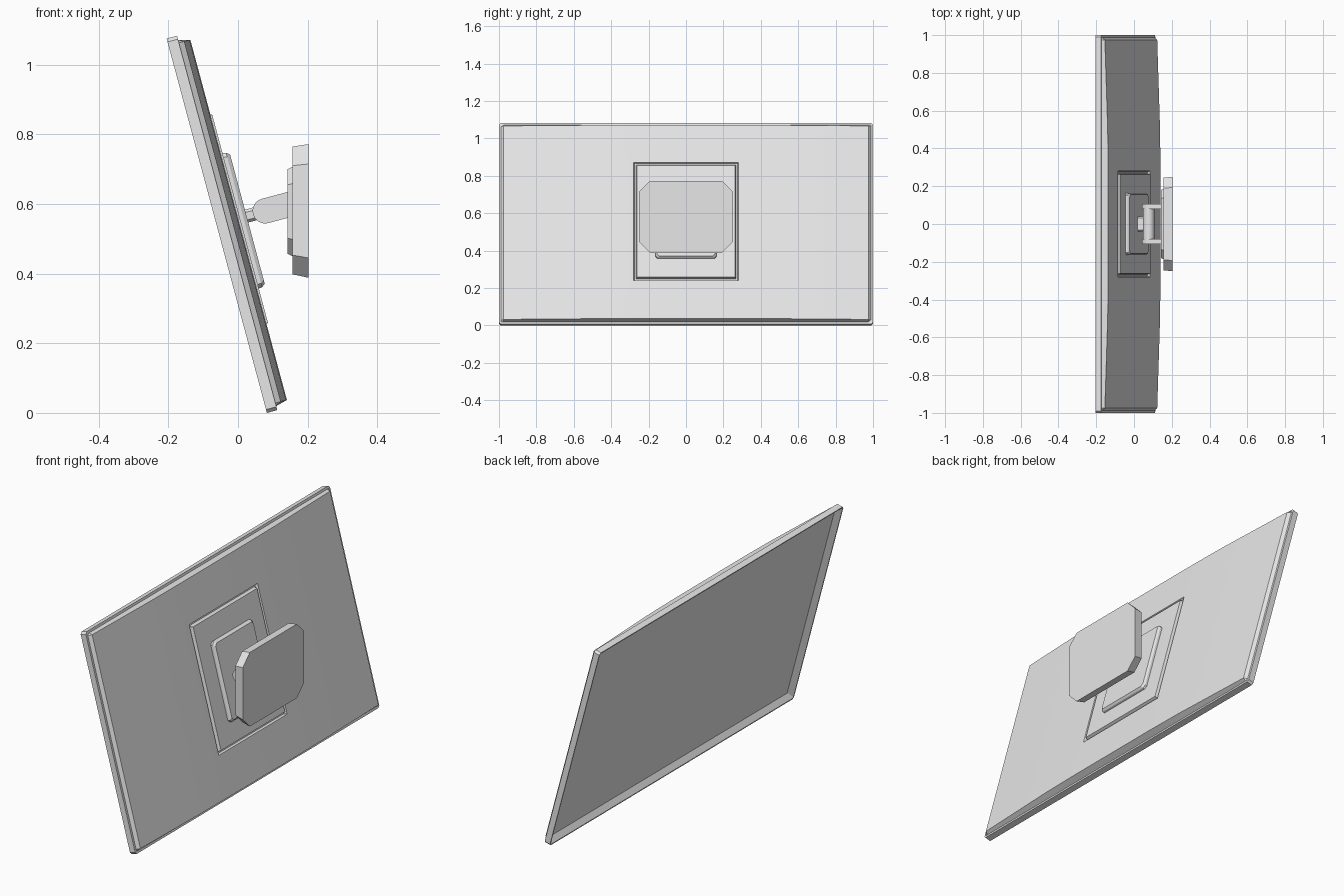
import bpy, bmesh, math
from mathutils import Matrix, Vector

cube = bpy.data.objects.get("Cube")
if cube:
    bpy.data.objects.remove(cube, do_unlink=True)

grey = bpy.data.materials.new("light_grey")
grey.use_nodes = True
COLOUR = (0.8, 0.8, 0.8, 1)
grey.diffuse_color = COLOUR
grey.node_tree.nodes["Principled BSDF"].inputs["Base Color"].default_value = COLOUR

TILT = math.radians(15)
WIDTH, HEIGHT = 2.0, 1.113


def frame(origin, tilt):
    """Local axes: across (y), up the panel, outward toward the wall."""
    across = Vector((0, 1, 0))
    up = Vector((-math.sin(tilt), 0, math.cos(tilt)))
    out = across.cross(up)
    m = Matrix((across, up, out)).transposed().to_4x4()
    return Matrix.Translation(origin) @ m


PANEL = frame((0.083, 0, 0), TILT)
WALL = frame((0, 0, 0), 0)
PIVOT = frame((0.078, 0, 0.58), TILT)


def finish(name, bm, matrix):
    bm.transform(matrix)
    mesh = bpy.data.meshes.new(name)
    bm.to_mesh(mesh)
    bm.free()
    mesh.materials.append(grey)
    obj = bpy.data.objects.new(name, mesh)
    bpy.context.collection.objects.link(obj)
    bpy.ops.object.select_all(action='DESELECT')
    obj.select_set(True)
    bpy.context.view_layer.objects.active = obj
    bpy.ops.object.shade_smooth_by_angle(angle=math.radians(30))
    return obj


def ring(half, low, high, depth, cut, inset=0):
    """Chamfered rectangle, counter-clockwise."""
    h, a, b, c = half - inset, low + inset, high - inset, cut
    pts = [(-h + c, a), (h - c, a), (h, a + c), (h, b - c),
           (h - c, b), (-h + c, b), (-h, b - c), (-h, a + c)]
    return [(x, y, depth) for x, y in pts]


def loft(name, rings, matrix, start=True, end=True):
    bm = bmesh.new()
    rows = [[bm.verts.new(p) for p in r] for r in rings]
    for lo, hi in zip(rows, rows[1:]):
        for i in range(len(lo)):
            j = (i + 1) % len(lo)
            bm.faces.new((lo[i], lo[j], hi[j], hi[i]))
    if start:
        bm.faces.new(rows[0][::-1])
    if end:
        bm.faces.new(rows[-1])
    return finish(name, bm, matrix)


# Display body: recessed screen, sloping bezel and flat outer edge
loft("screen_and_bezel", [
    ring(WIDTH / 2, 0, HEIGHT, depth, cut, inset)
    for depth, cut, inset in ((0.025, 0.002, 0.03), (0, 0.006, 0.006),
                              (0, 0.01, 0), (0.031, 0.01, 0))], PANEL)

# Gently bowed rear shell with an opening for the mount
MOUNT = (0.28, 0.231, 0.886)
half_profile = [(0.988, 0.031), (0.975, 0.047), (0.5, 0.0625), (0.28, 0.065)]
profile = [(-y, n) for y, n in half_profile] + half_profile[::-1]
stations = [0.012, 0.021, MOUNT[1], MOUNT[2], 1.092, 1.101]
bm = bmesh.new()
grid = [[bm.verts.new((y, u, 0.031 if u in (stations[0], stations[-1]) else n))
         for y, n in profile] for u in stations]
for r in range(len(stations) - 1):
    for c in range(len(profile) - 1):
        if (r, c) != (2, 3):
            bm.faces.new((grid[r][c], grid[r][c + 1],
                          grid[r + 1][c + 1], grid[r + 1][c]))
finish("rear_shell", bm, PANEL)

# Grooved mount cover set into the shell
loft("mount_cover", [
    ring(*MOUNT, depth, 0.001, inset)
    for depth, inset in ((0.065, 0), (0.05, 0.004),
                         (0.05, 0.012), (0.07, 0.018))], PANEL, start=False)

# Raised bracket plate and the stub leading to the hinge
loft("bracket_plate", [ring(0.165, 0.35, 0.754, depth, 0.012, inset)
                       for depth, inset in ((0.06, 0), (0.08, 0.002), (0.09, 0.01))], PANEL)
loft("hinge_stub", [ring(0.04, 0.542, 0.58, depth, 0.008)
                    for depth in (0.085, 0.14)], PANEL)

# Hinge barrel
bm = bmesh.new()
bmesh.ops.create_cone(bm, cap_ends=True, segments=32, radius1=0.03,
                      radius2=0.03, depth=0.18)
finish("hinge_barrel", bm, PIVOT @ Matrix.Rotation(math.pi / 2, 4, 'Y'))

# Pair of round-ended hinge arms
R = 0.036
outline = [(-R * math.sin(math.pi * i / 16), R * math.cos(math.pi * i / 16))
           for i in range(17)] + [(0.08, -R), (0.08, R)]
for side, name in ((1, "left_hinge_arm"), (-1, "right_hinge_arm")):
    ends = sorted((side * 0.08, side * 0.105))
    loft(name, [[(y, u, n) for n, u in outline[::-1]] for y in ends[::-1]], PIVOT)

# Wall boss and chamfered wall plate
loft("wall_boss", [ring(0.18, 0.457, 0.7, 0.142, 0.045),
                   ring(0.19, 0.447, 0.71, 0.162, 0.05)], WALL)
loft("wall_plate", [ring(0.245, 0.398, 0.765, 0.157, 0.055),
                    ring(0.25, 0.388, 0.772, 0.203, 0.057)], WALL)
